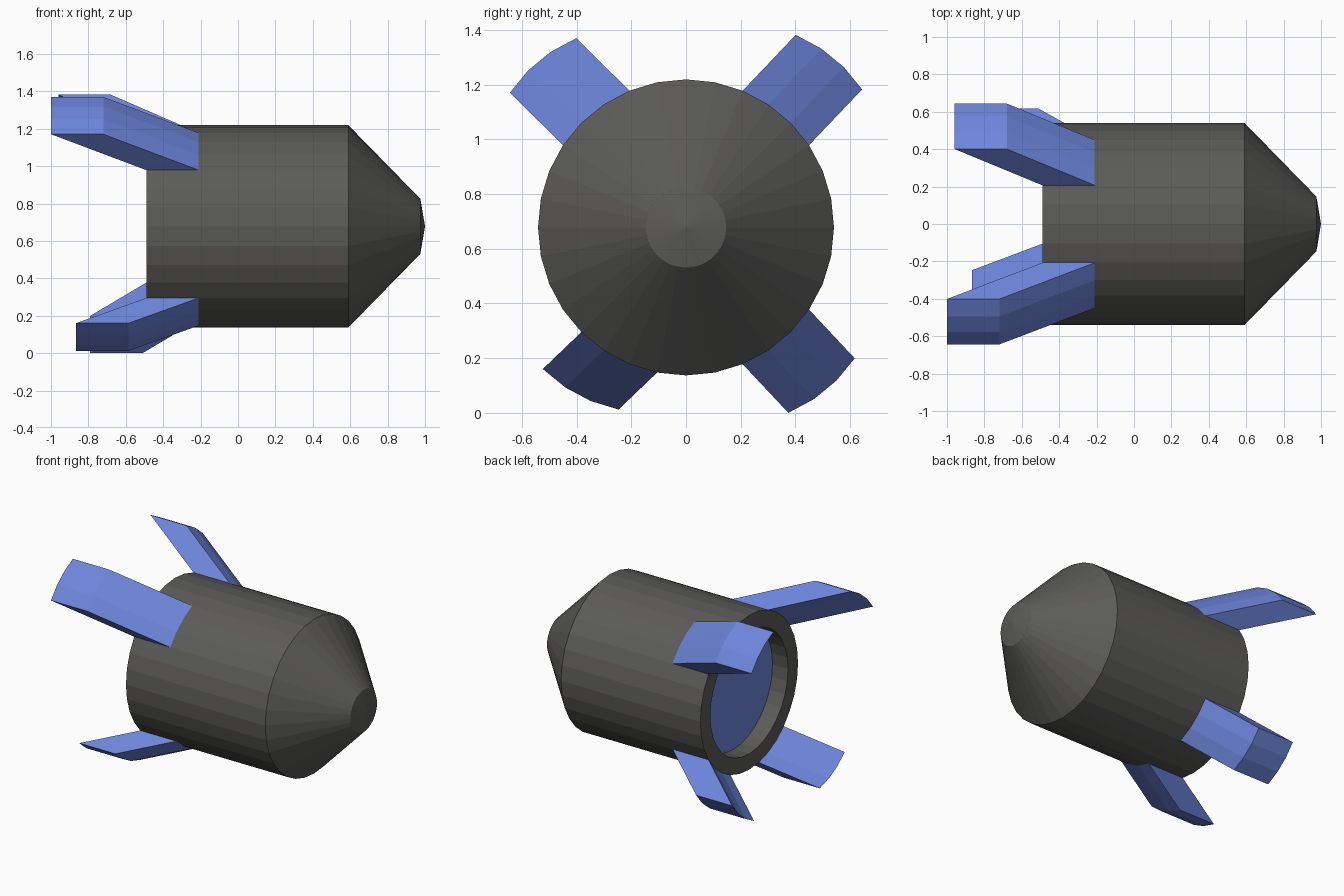
import bpy, bmesh
from math import cos, sin, radians, tau
from mathutils import Vector

if "Cube" in bpy.data.objects:
    bpy.data.objects.remove(bpy.data.objects["Cube"])

CZ = 0.678      # height of the body axis
R = 0.541       # body radius
SIDES = 32


def material(name, rgb):
    m = bpy.data.materials.new(name)
    m.diffuse_color = (*rgb, 1)
    m.use_nodes = True
    m.node_tree.nodes["Principled BSDF"].inputs["Base Color"].default_value = m.diffuse_color
    return m


GREY = material("dark_grey", (0.105, 0.104, 0.1))
BLUE = material("blue", (0.156, 0.24, 0.72))


def finish(bm, name, mat):
    bmesh.ops.remove_doubles(bm, verts=bm.verts, dist=1e-5)
    bmesh.ops.recalc_face_normals(bm, faces=bm.faces)
    mesh = bpy.data.meshes.new(name)
    bm.to_mesh(mesh)
    bm.free()
    mesh.materials.append(mat)
    obj = bpy.data.objects.new(name, mesh)
    bpy.context.collection.objects.link(obj)
    return obj


def around(x, r, deg):
    return Vector((x, r * cos(radians(deg)), CZ + r * sin(radians(deg))))


# Body: nose, shell and recessed rear opening, turned around the x axis
bm = bmesh.new()
profile = [(1.0, 0), (0.975, 0.147), (0.59, R), (-0.49, R),
           (-0.49, 0.43), (-0.37, 0.43)]
verts = [bm.verts.new(around(x, r, 0)) for x, r in profile]
edges = [bm.edges.new(pair) for pair in zip(verts, verts[1:])]
bmesh.ops.spin(bm, geom=verts + edges, cent=(0, 0, CZ), axis=(1, 0, 0),
               angle=tau, steps=SIDES)
finish(bm, "body", GREY)

# Blue plate closing the rear opening
bm = bmesh.new()
bm.faces.new([bm.verts.new(around(-0.37, 0.43, -i * 360 / SIDES))
              for i in range(SIDES)])
plate = finish(bm, "rear_plate", BLUE)
if plate.data.polygons[0].normal.x > 0:
    plate.data.flip_normals()


# Fins: a three-panel patch of the shell swept outward and backward
def fin(name, start, offset):
    bm = bmesh.new()
    offset = Vector(offset)
    sink = -0.15 * offset            # root buried in the shell wall
    step = 360 / SIDES
    rows = [[bm.verts.new(around(x, R, start + i * step) + sink)
             for i in range(4)] for x in (-0.49, -0.21)]
    faces = [bm.faces.new((rows[0][i], rows[0][i + 1], rows[1][i + 1], rows[1][i]))
             for i in range(3)]
    ext = bmesh.ops.extrude_face_region(bm, geom=faces, use_keep_orig=True)
    moved = [v for v in ext["geom"] if isinstance(v, bmesh.types.BMVert)]
    bmesh.ops.translate(bm, verts=moved, vec=offset - sink)
    finish(bm, name, BLUE)


fin("fin_upper_back", 33.75, (-0.47, 0.194, 0.204))
fin("fin_upper_front", 112.5, (-0.51, -0.194, 0.192))
fin("fin_lower_front", 225, (-0.375, -0.141, -0.135))
fin("fin_lower_back", 292.5, (-0.30, 0.167, -0.178))
